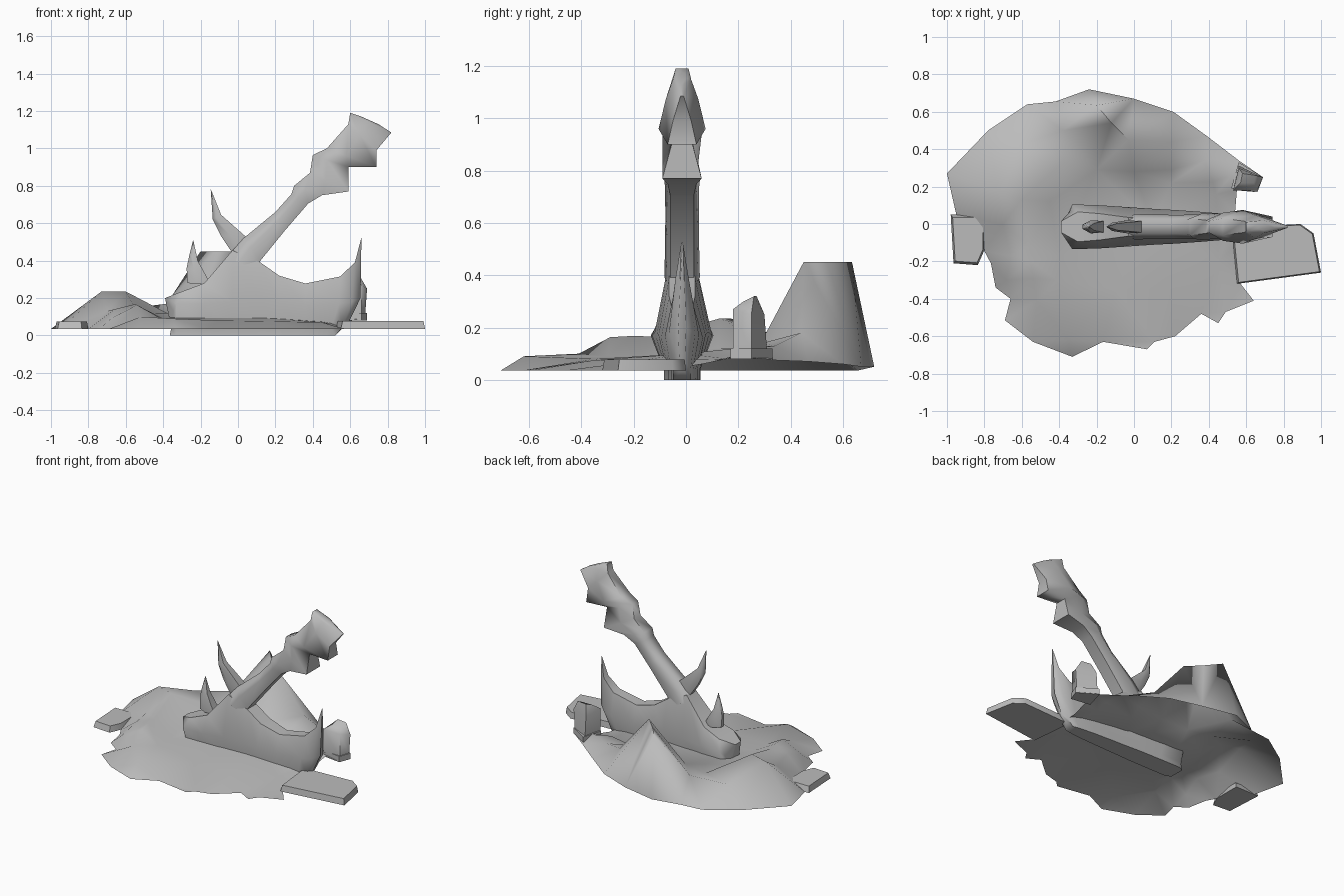
import bpy, bmesh, math
from mathutils import Vector
from mathutils.geometry import delaunay_2d_cdt

stone = bpy.data.materials.new("grey_stone")
stone.diffuse_color = (0.5, 0.5, 0.5, 1)
YC = -0.015  # centre plane of the weapon


def make(name, verts, faces, angle=50, fix=True):
    me = bpy.data.meshes.new(name)
    me.from_pydata([tuple(v) for v in verts], [], faces)
    if fix:
        bm = bmesh.new()
        bm.from_mesh(me)
        bmesh.ops.recalc_face_normals(bm, faces=bm.faces)
        bm.to_mesh(me)
        bm.free()
    ob = bpy.data.objects.new(name, me)
    bpy.context.collection.objects.link(ob)
    me.materials.append(stone)
    bpy.ops.object.select_all(action='DESELECT')
    ob.select_set(True)
    bpy.context.view_layer.objects.active = ob
    bpy.ops.object.shade_smooth_by_angle(angle=math.radians(angle))
    return ob


def loft(name, rings, angle=50):
    """Skin equal-length rings and cap both ends."""
    n = len(rings[0])
    verts = [v for r in rings for v in r]
    faces = [(i * n + j, i * n + (j + 1) % n, (i + 1) * n + (j + 1) % n, (i + 1) * n + j)
             for i in range(len(rings) - 1) for j in range(n)]
    faces += [tuple(range(n)), tuple(range(len(verts) - n, len(verts)))]
    return make(name, verts, faces, angle)


def cross(upper, lower, hu, hm, hl):
    """Six-sided ring: half widths at the upper edge, middle and lower edge."""
    u, l = Vector((upper[0], YC, upper[1])), Vector((lower[0], YC, lower[1]))
    m = u.lerp(l, 0.4)
    half = [(u, hu), (m, hm), (l, hl)]
    return ([p + Vector((0, h, 0)) for p, h in half]
            + [p - Vector((0, h, 0)) for p, h in reversed(half)])


def slab(name, outline, z0, z1, inset=0.96):
    cx = sum(p[0] for p in outline) / len(outline)
    cy = sum(p[1] for p in outline) / len(outline)
    top = [(cx + (x - cx) * inset, cy + (y - cy) * inset, z1) for x, y in outline]
    return loft(name, [[(x, y, z0) for x, y in outline], top], 60)


# Ground shell: irregular rim plus raised inner points
rim = [(-1, .27), (-.78, .5), (-.57, .64), (-.42, .655), (-.24, .72), (0, .67), (.21, .6),
       (.39, .47), (.56, .34), (.69, .25), (.66, .17), (.55, .18), (.54, .06), (.56, -.1),
       (.57, -.32), (.64, -.41), (.49, -.47), (.45, -.53), (.36, -.48), (.22, -.6), (.11, -.63),
       (.07, -.67), (-.165, -.63), (-.33, -.71), (-.54, -.63), (-.69, -.515), (-.66, -.4),
       (-.74, -.34), (-.765, -.21), (-.8, -.145), (-.95, .05)]
rim_z = {4: .05, 5: .05, 6: .06, 7: .07, 8: .075, 9: .085, 10: .085, 11: .09, 12: .06}
peak = [(-.03, .45, .45), (-.2, .635, .45), (-.12, .54, .45),
        (-.38, .5, .17), (-.38, .33, .12), (-.2, .29, .12), (0, .28, .13), (.2, .29, .14),
        (.2, .44, .18), (.38, .34, .13), (.42, .225, .125), (.52, .26, .12), (.62, .24, .12),
        (.2, .22, .09), (.44, .16, .08)]
mounds = [(-.73, .17, .235), (-.6, .13, .235), (-.62, .42, .14), (-.45, .12, .12),
          (-.66, -.17, .14), (-.56, -.12, .165), (-.55, -.2, .168), (-.54, -.29, .163),
          (-.68, -.3, .09), (-.41, -.3, .09), (-.4, -.17, .09), (-.52, -.41, .1),
          (-.35, -.62, .09), (-.1, -.35, .08), (.2, -.35, .075), (.1, 0, .1),
          (.45, -.2, .07), (-.7, 0, .13)]
pts = [(x, y, rim_z.get(i, .035)) for i, (x, y) in enumerate(rim)] + peak + mounds
n = len(rim)
res = delaunay_2d_cdt([Vector(p[:2]) for p in pts], [(i, (i + 1) % n) for i in range(n)], [], 1, 1e-5)
verts = [(v.x, v.y, pts[o[0]][2] if o else .05) for v, o in zip(res[0], res[3])]
faces = []
for f in res[2]:
    a, b, c = (Vector(verts[i][:2]) for i in f[:3])
    faces.append(tuple(f) if (b - a).cross(c - a) > 0 else tuple(reversed(f)))
make("ground", verts, faces, 80, False)

# Flat stones at the rim and the upright stone
slab("right_slab", [(.52, -.02), (.89, 0), (.96, -.05), (1, -.26), (.55, -.32)], .035, .078)
slab("left_slab", [(-.98, .05), (-.8, .05), (-.8, -.14), (-.835, -.22), (-.965, -.21)], .035, .075, .9)
slab("upright_base", [(.52, .19), (.56, .33), (.69, .25), (.66, .17)], .08, .12, 1)
loft("upright_stone", [[(.53, .18, .11), (.56, .31, .11), (.68, .25, .11), (.66, .18, .11)],
                       [(.53, .18, .27), (.56, .30, .25), (.69, .25, .25), (.66, .18, .27)],
                       [(.57, .22, .30), (.58, .27, .32), (.65, .26, .32), (.64, .22, .30)]], 65)

# Blade: stations of bottom x, z / middle x, z, half width / top x, z, half width
stations = [(-.365, 0, -.345, .13, .08, -.39, .20, .03),
            (-.33, 0, -.33, .17, .12, -.30, .235, .08),
            (-.18, 0, -.18, .17, .115, -.18, .28, .07),
            (-.03, 0, -.03, .18, .105, -.03, .455, .05),
            (.12, 0, .12, .18, .095, .12, .39, .05),
            (.22, 0, .22, .17, .09, .22, .32, .05),
            (.36, 0, .36, .16, .08, .36, .278, .04),
            (.47, 0, .54, .17, .065, .545, .315, .035),
            (.52, 0, .61, .18, .05, .625, .39, .025),
            (.55, .03, .655, .20, .015, .66, .525, .003)]
rings = []
for xb, zb, xm, zm, hm, xt, zt, ht in stations:
    hb = min(hm * .65, .07)
    half = [(xb, hb, zb), (xm - (xm - xb) * .6, hb, zb + .04), (xm, hm, zm), (xt, ht, zt)]
    rings.append([(x, YC + y, z) for x, y, z in half] + [(x, YC - y, z) for x, y, z in reversed(half)])
loft("blade", rings, 50)

# Handle with flared segments: upper point, lower point, three half widths
handle = [((-.06, .42), (.10, .35), .035, .068, .045), ((.03, .52), (.12, .40), .035, .066, .045),
          ((.20, .66), (.25, .56), .035, .064, .045), ((.285, .755), (.375, .705), .04, .065, .045),
          ((.30, .80), (.45, .75), .045, .07, .055), ((.385, .87), (.59, .77), .035, .062, .075),
          ((.40, .965), (.59, .90), .03, .075, .04), ((.475, 1.0), (.74, .90), .045, .09, .055),
          ((.59, 1.13), (.74, .99), .03, .062, .035), ((.60, 1.19), (.82, 1.085), .025, .035, .006),
          ((.66, 1.17), (.75, 1.13), .012, .018, .006)]
loft("handle", [cross(*h) for h in handle], 65)

# Curved horns on the back of the weapon
horns = [("rear_horn", [((-.27, .28), (-.15, .27), .015, .035, .025),
                        ((-.275, .36), (-.165, .31), .012, .035, .03),
                        ((-.26, .43), (-.215, .40), .008, .022, .018),
                        ((-.24, .51), (-.238, .505), .001, .002, .001)]),
         ("middle_horn", [((-.03, .44), (.06, .48), .02, .03, .03),
                          ((-.09, .53), (.04, .53), .015, .035, .03),
                          ((-.135, .62), (-.09, .645), .008, .022, .018),
                          ((-.146, .78), (-.142, .775), .001, .002, .001)])]
for name, sections in horns:
    loft(name, [cross(*s) for s in sections], 60)
